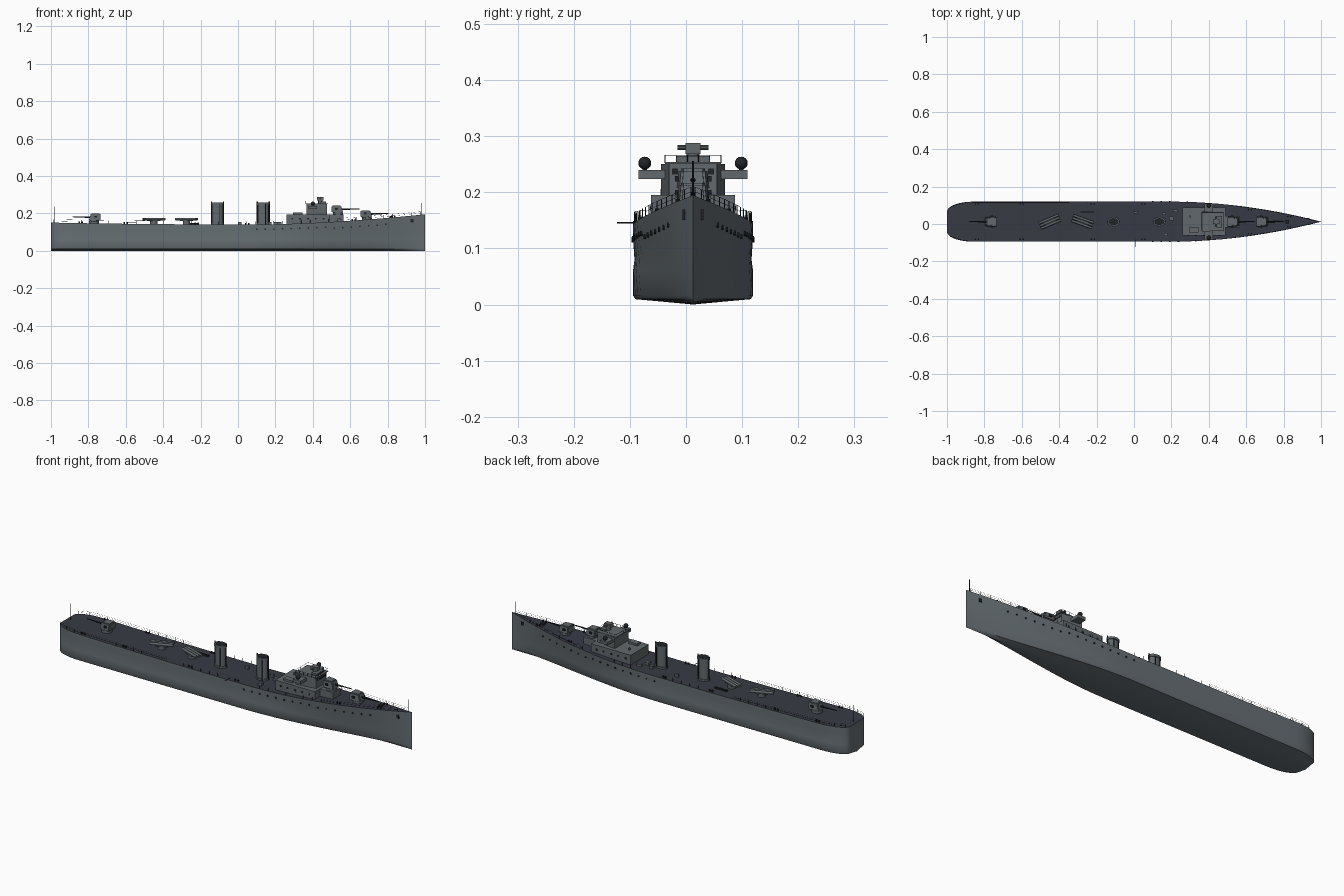
import bpy, bmesh, math
from mathutils import Vector, Matrix

cube = bpy.data.objects.get("Cube")
if cube:
    bpy.data.objects.remove(cube)

CY = 0.0125   # hull centreline
BEAM = 0.107  # half width


def material(name, r, g, b):
    m = bpy.data.materials.new(name)
    m.use_nodes = True
    m.diffuse_color = (r, g, b, 1)
    m.node_tree.nodes["Principled BSDF"].inputs["Base Color"].default_value = (r, g, b, 1)
    return m


HULL = material("hull grey", 0.135, 0.16, 0.175)
DECK = material("deck dark grey", 0.038, 0.043, 0.058)
HOUSE = material("superstructure grey", 0.12, 0.14, 0.15)
DARK = material("dark fittings", 0.015, 0.017, 0.02)


class Part:
    """Collects primitives into one mesh object."""

    def __init__(self, name, *mats):
        self.name, self.mats, self.bm = name, mats, bmesh.new()

    def box(self, x, y, z, sx, sy, sz, turn=0.0):
        m = Matrix.Translation((x, y, z)) @ Matrix.Rotation(turn, 4, "Z") @ Matrix.Diagonal((sx, sy, sz, 1))
        return bmesh.ops.create_cube(self.bm, size=1, matrix=m)["verts"]

    def rod(self, a, b, r, r2=None, n=6, squash=1.0):
        a, b = Vector(a), Vector(b)
        d = b - a
        m = (Matrix.Translation((a + b) / 2) @ d.to_track_quat("Z", "Y").to_matrix().to_4x4()
             @ Matrix.Diagonal((1, squash, 1, 1)))
        bmesh.ops.create_cone(self.bm, cap_ends=True, segments=n, radius1=r,
                              radius2=r if r2 is None else r2, depth=d.length, matrix=m)

    def post(self, x, y, z0, z1, r, n=16, squash=1.0, r2=None):
        self.bm.verts.ensure_lookup_table()
        m = Matrix.Translation((x, y, (z0 + z1) / 2)) @ Matrix.Diagonal((1, squash, 1, 1))
        bmesh.ops.create_cone(self.bm, cap_ends=True, segments=n, radius1=r,
                              radius2=r if r2 is None else r2, depth=z1 - z0, matrix=m)

    def ball(self, x, y, z, r):
        bmesh.ops.create_uvsphere(self.bm, u_segments=12, v_segments=8, radius=r,
                                  matrix=Matrix.Translation((x, y, z)))

    def finish(self):
        bmesh.ops.recalc_face_normals(self.bm, faces=self.bm.faces)
        me = bpy.data.meshes.new(self.name)
        self.bm.to_mesh(me)
        self.bm.free()
        ob = bpy.data.objects.new(self.name, me)
        bpy.context.collection.objects.link(ob)
        for m in self.mats:
            me.materials.append(m)
        bpy.ops.object.select_all(action="DESELECT")
        ob.select_set(True)
        bpy.context.view_layer.objects.active = ob
        bpy.ops.object.shade_smooth_by_angle(angle=math.radians(35))
        return ob


# Hull lines: deck width, bottom width and sheer along the length
def stern_round(x):
    t = min(1, max(0, (-0.86 - x) / 0.14))
    return 0.5 + 0.5 * math.sqrt(1 - t * t)


def deck_w(x):
    u = max(0, (x - 0.2) / 0.8)
    return BEAM * (1 - u ** 1.95) * stern_round(x)


def bottom_w(x):
    u = max(0, (x - 0.1) / 0.9)
    smooth = 1 - u * u * (3 - 2 * u)
    return BEAM * (0.35 * (1 - u * u) + 0.65 * smooth) * stern_round(x)


def sheer(x):
    return 0.141 + 0.054 * max(0, (x - 0.1) / 0.9) ** 1.7 + 0.01 * max(0, -x) ** 2


def side_w(x, z):
    f = z / sheer(x)
    w = bottom_w(x) * (1 - f) + deck_w(x) * f
    return w * (0.975 if 0.07 < z < 0.1 else 1)


def section(x):
    top, b = sheer(x), bottom_w(x)
    half = [(b * 0.55, 0.0055), (b * 0.96, 0.0095), (side_w(x, 0.016), 0.016), (side_w(x, 0.06), 0.06),
            (side_w(x, 0.08), 0.08), (side_w(x, 0.12), 0.12), (deck_w(x), top)]
    half = [(max(w, 0.0004), z) for w, z in half]
    return [(0, 0)] + half + [(0, top)] + [(-w, z) for w, z in reversed(half)]


hull = Part("hull", HULL, DECK)
xs = [-1 + 0.14 * (1 - math.cos(i / 8 * math.pi / 2)) for i in range(8)] + [-0.86 + 0.06 * i for i in range(32)]
rings = [[hull.bm.verts.new((x, CY + y, z)) for y, z in section(x)] for x in xs[:-1] + [0.97, 1.0]]
for r0, r1 in zip(rings, rings[1:]):
    n = len(r0)
    for i in range(n):
        f = hull.bm.faces.new((r0[i], r0[(i + 1) % n], r1[(i + 1) % n], r1[i]))
        f.material_index = 1 if i in (n // 2, n // 2 - 1) else 0
hull.bm.faces.new(rings[0])
hull.bm.faces.new(rings[-1])
hull.finish()

# Portholes and anchors on both sides
ports = Part("portholes", DARK)
anchors = Part("anchors", DARK)
for s in (-1, 1):
    for i in range(16):
        x = 0.1 + i * 0.046
        z = sheer(x) - 0.026 - 0.008 * (x > 0.5)
        y = CY + s * side_w(x, z)
        ports.rod((x, y - 0.003, z), (x, y + 0.003, z), 0.0045, n=10)
    y = CY + s * side_w(0.93, 0.16)
    anchors.box(0.93, y, 0.16, 0.014, 0.006, 0.018)
ports.finish()
anchors.finish()

# Guard rails along the deck edge
rails = Part("guard_rails", DARK)
for s in (-1, 1):
    last = None
    for i in range(41):
        x = -0.985 + i * 0.049
        p = Vector((x, CY + s * max(deck_w(x) - 0.003, 0.001), sheer(x)))
        q = p + Vector((0, 0, 0.017))
        rails.rod(p, q, 0.0008, n=4)
        if last and (x < -0.3 or x > 0.55):
            for k in (0.5, 1):
                rails.rod(last.lerp(last - Vector((0, 0, 0.017)), 1 - k), p.lerp(q, k), 0.0004, n=3)
        last = q
rails.finish()

# Flag staffs and boat boom
poles = Part("flagstaffs", DARK)
poles.post(-0.98, CY, 0.14, 0.236, 0.0015, 6)
poles.post(0.98, CY, 0.18, 0.256, 0.0015, 6)
poles.rod((0.01, -0.123, 0.146), (0.01, -0.08, 0.146), 0.0015)
poles.finish()


# Gun mounts
def gun(name, x, z, facing):
    base = Part(name + "_base", HOUSE)
    base.post(x, CY, z - 0.005, z + 0.012, 0.026, 20)
    base.finish()
    g = Part(name, HOUSE)
    for v in g.box(x - 0.003 * facing, CY, z + 0.031, 0.062, 0.06, 0.038):
        fwd = (v.co.x - x) * facing > 0
        if v.co.z > z + 0.03:
            v.co.x -= 0.012 * facing if fwd else 0
            v.co.y = CY + (v.co.y - CY) * 0.86
        if fwd:
            v.co.y = CY + (v.co.y - CY) * 0.8
    bmesh.ops.bevel(g.bm, geom=g.bm.edges[:], offset=0.004, segments=2, affect="EDGES")
    g.finish()
    b = Part(name + "_barrel", DARK)
    b.rod((x + 0.02 * facing, CY, z + 0.03), (x + 0.065 * facing, CY, z + 0.031), 0.0045, 0.0035, 10)
    b.rod((x + 0.06 * facing, CY, z + 0.031), (x + 0.115 * facing, CY, z + 0.032), 0.003, 0.0022, 10)
    for s in (-1, 1):
        b.box(x - 0.01 * facing, CY + s * 0.029, z + 0.032, 0.014, 0.007, 0.01)
    b.finish()


gun("aft_gun", -0.77, 0.15, -1)
gun("forward_gun", 0.69, 0.167, 1)
gun("raised_gun", 0.535, 0.192, 1)


# Torpedo mounts: three tubes on a turntable
def torpedo_mount(name, x, turn):
    t = Part(name, HOUSE)
    t.post(x, CY, 0.138, 0.16, 0.02, 18)
    t.box(x, CY, 0.162, 0.06, 0.042, 0.005, turn)
    along = Vector((math.cos(turn), math.sin(turn), 0))
    side = Vector((-along.y, along.x, 0))
    for k in (-1, 0, 1):
        c = Vector((x, CY, 0.17)) + side * 0.015 * k
        t.rod(c - along * 0.058, c + along * 0.058, 0.0065, n=12)
    t.finish()


torpedo_mount("aft_torpedo_mount", -0.45, 0.4)
torpedo_mount("forward_torpedo_mount", -0.275, -0.35)


# Funnels with rim, dark mouth and steam pipes
def funnel(name, x):
    f = Part(name, HOUSE)
    f.post(x, CY, 0.135, 0.255, 0.029, 28, 0.72)
    f.post(x, CY, 0.138, 0.15, 0.034, 28, 0.75)
    f.post(x, CY, 0.246, 0.258, 0.033, 28, 0.75)
    f.finish()
    d = Part(name + "_fittings", DARK)
    d.post(x, CY, 0.257, 0.2595, 0.027, 28, 0.7)
    for s in (-1, 1):
        d.post(x + s * 0.032, CY, 0.14, 0.264, 0.003, 8)
        d.post(x + 0.012, CY + s * 0.023, 0.14, 0.25, 0.002, 8)
    d.finish()


funnel("aft_funnel", -0.11)
funnel("forward_funnel", 0.135)

# Deckhouse, bridge, wings and director
house = Part("deckhouse", HOUSE)
house.box(0.375, CY, 0.167, 0.23, 0.15, 0.056)
house.box(0.52, CY, 0.168, 0.09, 0.062, 0.05)
house.finish()
bridge = Part("bridge", HOUSE)
for v in bridge.box(0.42, CY, 0.222, 0.11, 0.114, 0.056):
    if v.co.x > 0.42:
        v.co.y = CY + (v.co.y - CY) * 0.75
bridge.box(0.40, CY, 0.232, 0.045, 0.195, 0.016)
bridge.box(0.42, CY, 0.252, 0.12, 0.1, 0.004)
bridge.box(0.455, CY, 0.258, 0.03, 0.06, 0.014)
bridge.finish()
windows = Part("bridge_windows", DARK)
for k in range(-2, 3):
    windows.box(0.475, CY + k * 0.016, 0.237, 0.004, 0.011, 0.01)
for s in (-1, 1):
    for i in range(5):
        windows.box(0.29 + i * 0.042, CY + s * 0.075, 0.172, 0.01, 0.003, 0.009)
windows.finish()
director = Part("rangefinder", HOUSE)
director.post(0.44, CY, 0.25, 0.274, 0.012, 14)
director.box(0.44, CY, 0.278, 0.036, 0.026, 0.02)
director.rod((0.44, CY - 0.028, 0.28), (0.44, CY + 0.028, 0.28), 0.0045, n=10)
director.finish()
lamps = Part("searchlights", DARK)
for s in (-1, 1):
    lamps.post(0.40, CY + s * 0.086, 0.238, 0.246, 0.004, 8)
    lamps.ball(0.40, CY + s * 0.086, 0.252, 0.0115)
lamps.finish()
bridge_rail = Part("bridge_rails", DARK)
corners = [(0.362, -0.05), (0.362, 0.05), (0.478, 0.05), (0.478, -0.05)]
for a, b in zip(corners, corners[1:] + corners[:1]):
    a, b = Vector((a[0], CY + a[1], 0.252)), Vector((b[0], CY + b[1], 0.252))
    up = Vector((0, 0, 0.014))
    bridge_rail.rod(a + up, b + up, 0.0007, n=4)
    for i in range(5):
        p = a.lerp(b, i / 5)
        bridge_rail.rod(p, p + up, 0.0007, n=4)
bridge_rail.finish()

# Small deck gear: lockers, hatches, vents and bollards
lockers = Part("deck_lockers", HOUSE)
for x, y, sx, sy in [(0.01, 0.062, 0.02, 0.012), (0.17, -0.055, 0.02, 0.016), (0.16, 0.055, 0.018, 0.014),
                     (0.2, 0.03, 0.02, 0.02), (0.32, -0.03, 0.05, 0.03), (0.22, 0.07, 0.025, 0.014)]:
    lockers.box(x, y, 0.146 if x < 0.3 else 0.197, sx, sy, 0.018)
for y in (-0.02, 0.04):
    lockers.post(0.3, y, 0.19, 0.206, 0.006, 10)
lockers.finish()
gear = Part("deck_gear", DARK)
gear.box(-0.25, 0.065, 0.144, 0.07, 0.01, 0.01)
for x in (-0.84, -0.6, -0.22, 0.05, 0.62, 0.83):
    for s in (-1, 1):
        for dx in (-0.008, 0.008):
            gear.post(x + dx, CY + s * (deck_w(x) - 0.013), sheer(x) - 0.004, sheer(x) + 0.009, 0.004, 8)
gear.box(0.82, CY, sheer(0.82) + 0.004, 0.02, 0.02, 0.01)
gear.finish()
